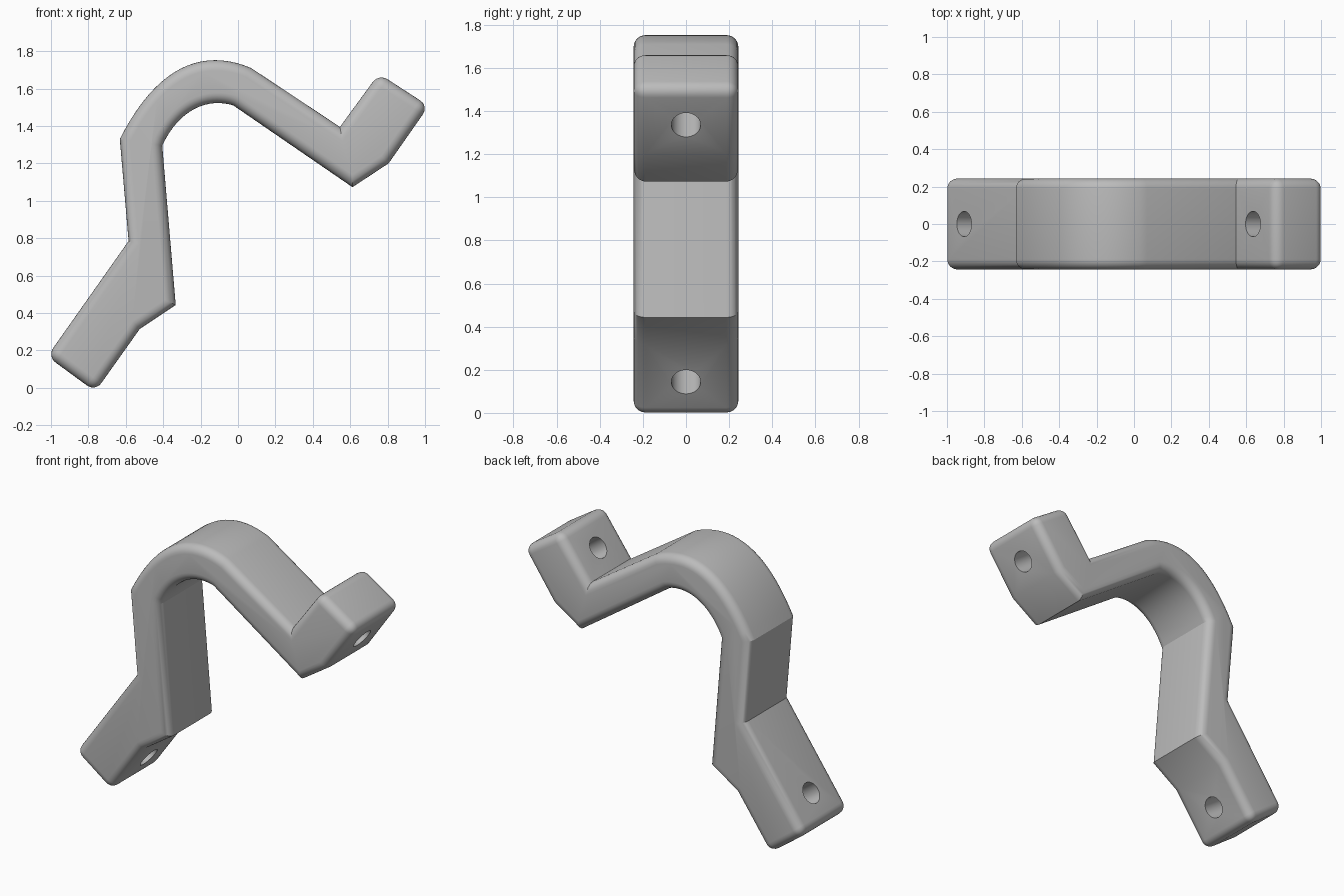
import bpy, bmesh, math
from mathutils import Vector

if "Cube" in bpy.data.objects:
    bpy.data.objects.remove(bpy.data.objects["Cube"], do_unlink=True)

HALF_WIDTH = 0.243
ROUND = 0.055
STEPS = 20

steel = bpy.data.materials.new("grey_metal")
steel.use_nodes = True
steel.diffuse_color = (0.5, 0.5, 0.5, 1)
steel.node_tree.nodes["Principled BSDF"].inputs["Base Color"].default_value = (0.5, 0.5, 0.5, 1)


def curve(a, b, c, d):
    """Points along a cubic arc from a to d."""
    a, b, c, d = map(Vector, (a, b, c, d))
    return [a * (1 - t) ** 3 + b * 3 * t * (1 - t) ** 2 + c * 3 * t * t * (1 - t) + d * t ** 3
            for t in (i / STEPS for i in range(STEPS + 1))]


# Side profile: lower foot, inner face, upper foot, outer face
foot_ends = [Vector(p) for p in ((-1.02, 0.168), (-0.763, -0.02), (1.02, 1.507), (0.753, 1.68))]
outline = foot_ends[:2]
outline += [Vector((-0.525, 0.315)), Vector((-0.333, 0.443))]
outline += curve((-0.405, 1.295), (-0.32, 1.48), (-0.17, 1.555), (-0.025, 1.51))
outline += [Vector((0.612, 1.073)), Vector((0.805, 1.2))]
outline += foot_ends[2:]
outline += [Vector((0.545, 1.395))]
outline += reversed(curve((-0.632, 1.33), (-0.435, 1.72), (-0.19, 1.82), (0.07, 1.71)))
outline += [Vector((-0.585, 0.785))]

# Extruded body with rounded rims and rounded foot ends
bm = bmesh.new()
face = bm.faces.new([bm.verts.new((p.x, -HALF_WIDTH, p.y)) for p in outline])
moved = bmesh.ops.extrude_face_region(bm, geom=[face])["geom"]
bmesh.ops.translate(bm, vec=(0, 2 * HALF_WIDTH, 0),
                    verts=[g for g in moved if isinstance(g, bmesh.types.BMVert)])
bmesh.ops.recalc_face_normals(bm, faces=bm.faces)


def is_rounded(edge):
    a, b = (v.co for v in edge.verts)
    if abs(a.y - b.y) < 0.01:
        return True
    return any((Vector((a.x, a.z)) - p).length < 0.01 for p in foot_ends)


bmesh.ops.bevel(bm, geom=[e for e in bm.edges if is_rounded(e)], offset=ROUND,
                segments=6, profile=0.5, affect='EDGES', clamp_overlap=False)
bmesh.ops.recalc_face_normals(bm, faces=bm.faces)
mesh = bpy.data.meshes.new("bracket_body")
bm.to_mesh(mesh)
bm.free()
mesh.materials.append(steel)
body = bpy.data.objects.new("bracket_body", mesh)
bpy.context.collection.objects.link(body)

# Screw hole through each foot
across = Vector((0.819, 0, -0.574))
for name, spot in (("lower_hole_cutter", (-0.777, 0, 0.235)), ("upper_hole_cutter", (0.768, 0, 1.428))):
    bpy.ops.mesh.primitive_cylinder_add(vertices=40, radius=0.068, depth=0.8, location=spot,
                                        rotation=across.to_track_quat('Z', 'Y').to_euler())
    cutter = bpy.context.object
    cutter.name = name
    cutter.hide_render = True
    cutter.data.materials.append(steel)
    cut = body.modifiers.new(name, 'BOOLEAN')
    cut.object = cutter
    cut.solver = 'EXACT'
    bpy.context.view_layer.objects.active = body
    bpy.ops.object.modifier_apply(modifier=cut.name)
    bpy.data.objects.remove(cutter, do_unlink=True)

bpy.ops.object.select_all(action='DESELECT')
body.select_set(True)
bpy.context.view_layer.objects.active = body
bpy.ops.object.shade_smooth_by_angle(angle=math.radians(25))
